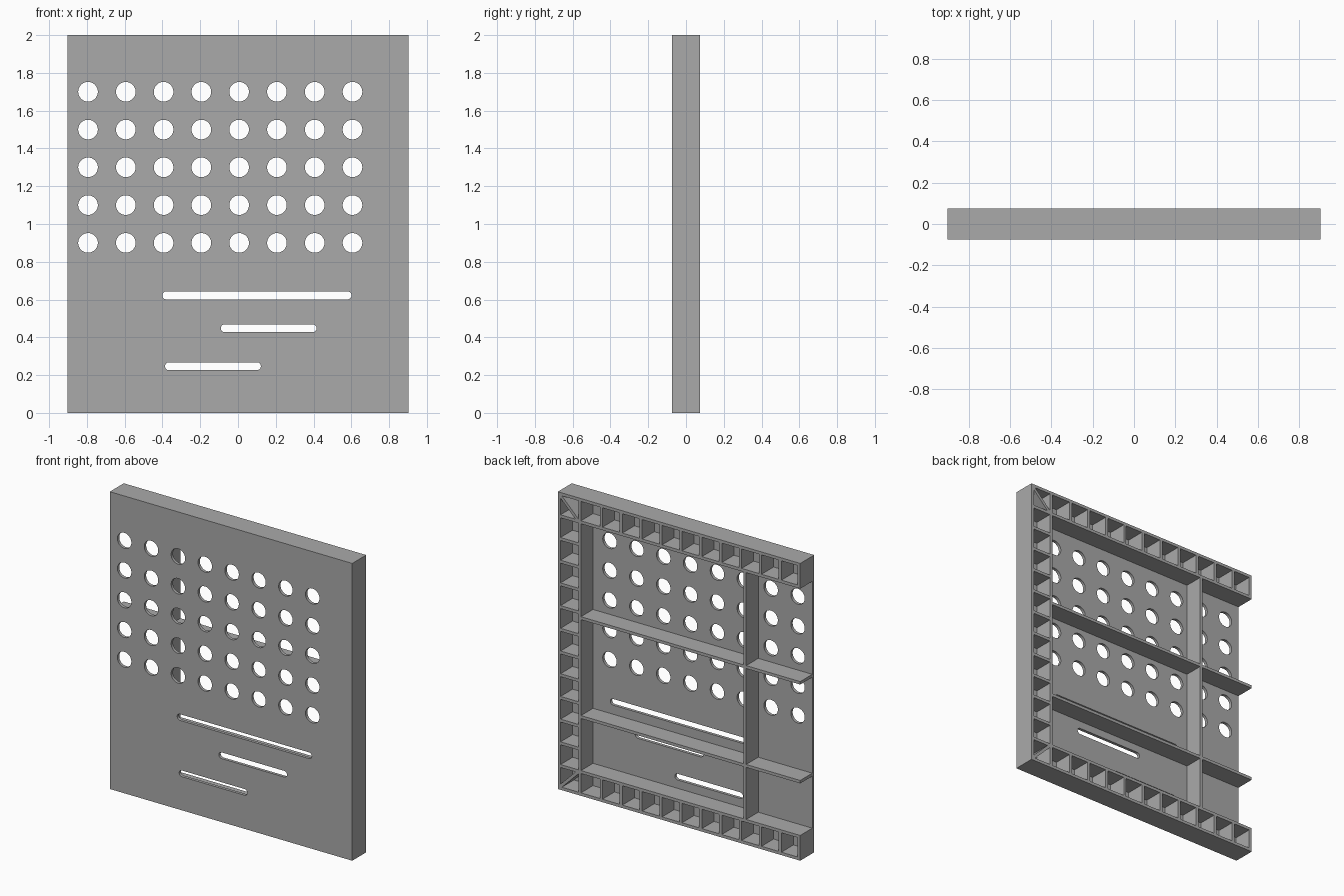
import bpy, bmesh, math
from mathutils import Matrix, Vector

cube = bpy.data.objects.get("Cube")
if cube:
    bpy.data.objects.remove(cube, do_unlink=True)

HALF_W, HEIGHT, HALF_D = 0.902, 2.0, 0.074
T = 0.02                       # sheet thickness
BACK_OF_PANEL = -HALF_D + T
RIM_X, RIM_Z = 0.74, 0.16      # inner wall of the hollow rim

grey = bpy.data.materials.new("plain grey")
grey.use_nodes = True
grey.diffuse_color = (0.4, 0.4, 0.4, 1)
grey.node_tree.nodes["Principled BSDF"].inputs["Base Color"].default_value = (0.4, 0.4, 0.4, 1)


def add_object(name, bm):
    bmesh.ops.recalc_face_normals(bm, faces=bm.faces)
    mesh = bpy.data.meshes.new(name)
    bm.to_mesh(mesh)
    bm.free()
    mesh.materials.append(grey)
    obj = bpy.data.objects.new(name, mesh)
    bpy.context.collection.objects.link(obj)
    return obj


def box(name, x0, x1, z0, z1, y0=BACK_OF_PANEL, y1=HALF_D, turn=0):
    bm = bmesh.new()
    centre = Vector((x0 + x1, y0 + y1, z0 + z1)) / 2
    size = Matrix.Diagonal((x1 - x0, y1 - y0, z1 - z0, 1))
    matrix = Matrix.Translation(centre) @ Matrix.Rotation(turn, 4, "Y") @ size
    bmesh.ops.create_cube(bm, size=1, matrix=matrix)
    return add_object(name, bm)


def upright(name, x, z0, z1):
    return box(name, x - T / 2, x + T / 2, z0, z1)


def shelf(name, z, x0, x1):
    return box(name, x0, x1, z - T / 2, z + T / 2)


def add_slot(bm, x0, x1, z, r, steps=20):
    """Round-ended prism through the panel; a cylinder when x0 equals x1."""
    ring = []
    for x, start in ((x1, -math.pi / 2), (x0, math.pi / 2)):
        for k in range(steps):
            a = start + (k + 0.5) * math.pi / steps
            ring.append(bm.verts.new((x + r * math.cos(a), -HALF_D - T, z + r * math.sin(a))))
    face = bm.faces.new(ring)
    out = bmesh.ops.extrude_face_region(bm, geom=[face])
    moved = [v for v in out["geom"] if isinstance(v, bmesh.types.BMVert)]
    bmesh.ops.translate(bm, verts=moved, vec=(0, 3 * T, 0))


# Front panel with a grid of round holes and three long slots
panel = box("front_panel", -HALF_W, HALF_W, 0, HEIGHT, -HALF_D, BACK_OF_PANEL)
bm = bmesh.new()
for col in range(8):
    for row in range(5):
        x = -0.794 + 0.2 * col
        add_slot(bm, x, x, 0.9 + 0.2 * row, 0.052)
for x0, x1, z in ((-0.38, 0.58, 0.622), (-0.07, 0.395, 0.448), (-0.365, 0.1, 0.247)):
    add_slot(bm, x0, x1, z, 0.021)
cutter = add_object("hole_cutter", bm)
cutter.hide_render = True
cut = panel.modifiers.new("holes", "BOOLEAN")
cut.object = cutter
cut.solver = "EXACT"
bpy.context.view_layer.objects.active = panel
panel.select_set(True)
bpy.ops.object.modifier_apply(modifier=cut.name)
bpy.data.objects.remove(cutter, do_unlink=True)
bpy.ops.object.shade_smooth_by_angle(angle=math.radians(30))

# Left side of the rim: outer wall, inner wall and dividers
upright("left_outer_wall", HALF_W - T / 2, 0, HEIGHT)
upright("left_inner_wall", RIM_X, RIM_Z, HEIGHT - RIM_Z)
cells = 11
for k in range(1, cells):
    z = RIM_Z + (HEIGHT - 2 * RIM_Z) * k / cells
    shelf("left_rim_divider", z, RIM_X, HALF_W - T)

# Top and bottom of the rim, with diagonal braces in the closed corners
for side, outer, inner, lean in (("bottom", T / 2, RIM_Z, 1),
                                 ("top", HEIGHT - T / 2, HEIGHT - RIM_Z, -1)):
    low, high = sorted((outer, inner))
    shelf(side + "_outer_wall", outer, -HALF_W, HALF_W)
    shelf(side + "_inner_wall", inner, -HALF_W, HALF_W - T)
    upright(side + "_corner_divider", RIM_X, low, high)
    upright(side + "_end_wall", -HALF_W + T / 2, low, high)
    for k in range(10):
        upright(side + "_rim_divider", 0.58 - 0.148 * k, low, high)
    cx, cz = (RIM_X + HALF_W) / 2, (low + high) / 2
    box(side + "_corner_brace", cx - 0.1, cx + 0.1, cz - T / 2, cz + T / 2,
        turn=lean * math.pi / 4)

# Long stiffening ribs across the back
upright("vertical_rib", -0.49, RIM_Z, HEIGHT - RIM_Z)
for name, z in (("lower_rib", 0.53), ("upper_rib", 1.195)):
    shelf(name, z, -HALF_W, RIM_X)
